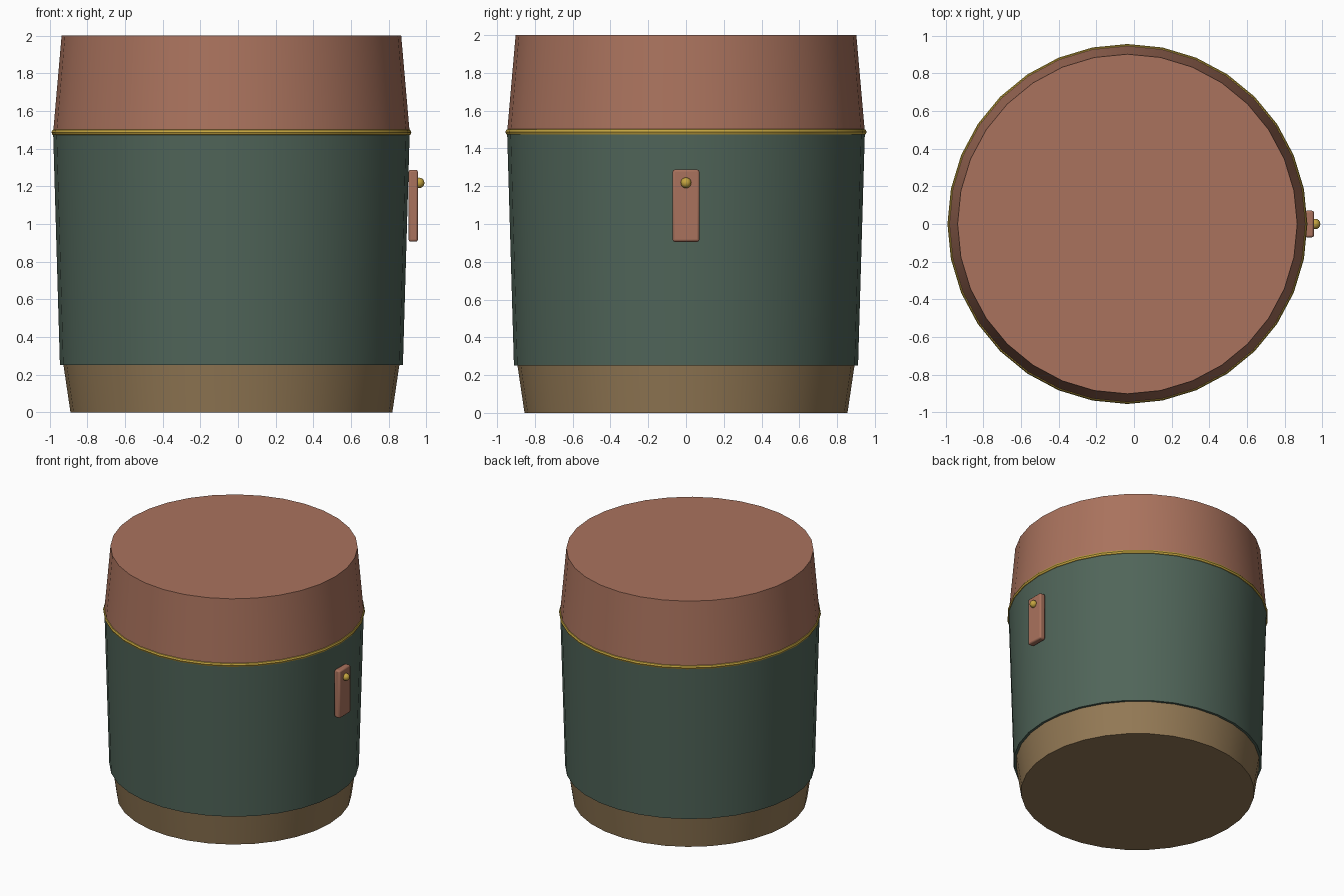
import bpy, math

if "Cube" in bpy.data.objects:
    bpy.data.objects.remove(bpy.data.objects["Cube"])

CX = -0.035   # barrel axis; the latch sticks out on +x
SIDES = 32


def material(name, rgb):
    m = bpy.data.materials.new(name)
    m.diffuse_color = (*rgb, 1)
    m.use_nodes = True
    m.node_tree.nodes["Principled BSDF"].inputs["Base Color"].default_value = m.diffuse_color
    return m


TERRACOTTA = material("terracotta", (0.40, 0.17, 0.11))
GREEN = material("green", (0.08, 0.13, 0.10))
TAN = material("tan", (0.29, 0.19, 0.09))
BRASS = material("brass", (0.55, 0.37, 0.05))


def finish(name, mat):
    ob = bpy.context.object
    ob.name = name
    ob.data.materials.append(mat)
    bpy.ops.object.shade_smooth_by_angle(angle=math.radians(35))
    return ob


def tapered_drum(name, r_low, r_high, z_low, z_high, mat):
    bpy.ops.mesh.primitive_cone_add(
        vertices=SIDES, radius1=r_low, radius2=r_high, depth=z_high - z_low,
        location=(CX, 0, (z_low + z_high) / 2))
    return finish(name, mat)


# Stacked drums
tapered_drum("base", 0.855, 0.892, 0.0, 0.25, TAN)
tapered_drum("body", 0.911, 0.947, 0.25, 1.485, GREEN)
tapered_drum("lid", 0.947, 0.902, 1.485, 2.0, TERRACOTTA)

# Brass ring at the lid seam
bpy.ops.mesh.primitive_torus_add(
    major_segments=SIDES, minor_segments=8, major_radius=0.938,
    minor_radius=0.018, location=(CX, 0, 1.487))
finish("seam_ring", BRASS)

# Latch tab with rounded edges
bpy.ops.mesh.primitive_cube_add(size=1, location=(0.931, 0, 1.097))
tab = bpy.context.object
tab.scale = (0.05, 0.142, 0.382)
bpy.ops.object.transform_apply(location=False, rotation=False, scale=True)
finish("latch_tab", TERRACOTTA)
bevel = tab.modifiers.new("soft_edges", 'BEVEL')
bevel.width = 0.011
bevel.segments = 2

# Latch stud
bpy.ops.mesh.primitive_uv_sphere_add(
    segments=16, ring_count=10, radius=0.028, location=(0.962, 0, 1.218))
finish("latch_stud", BRASS)
